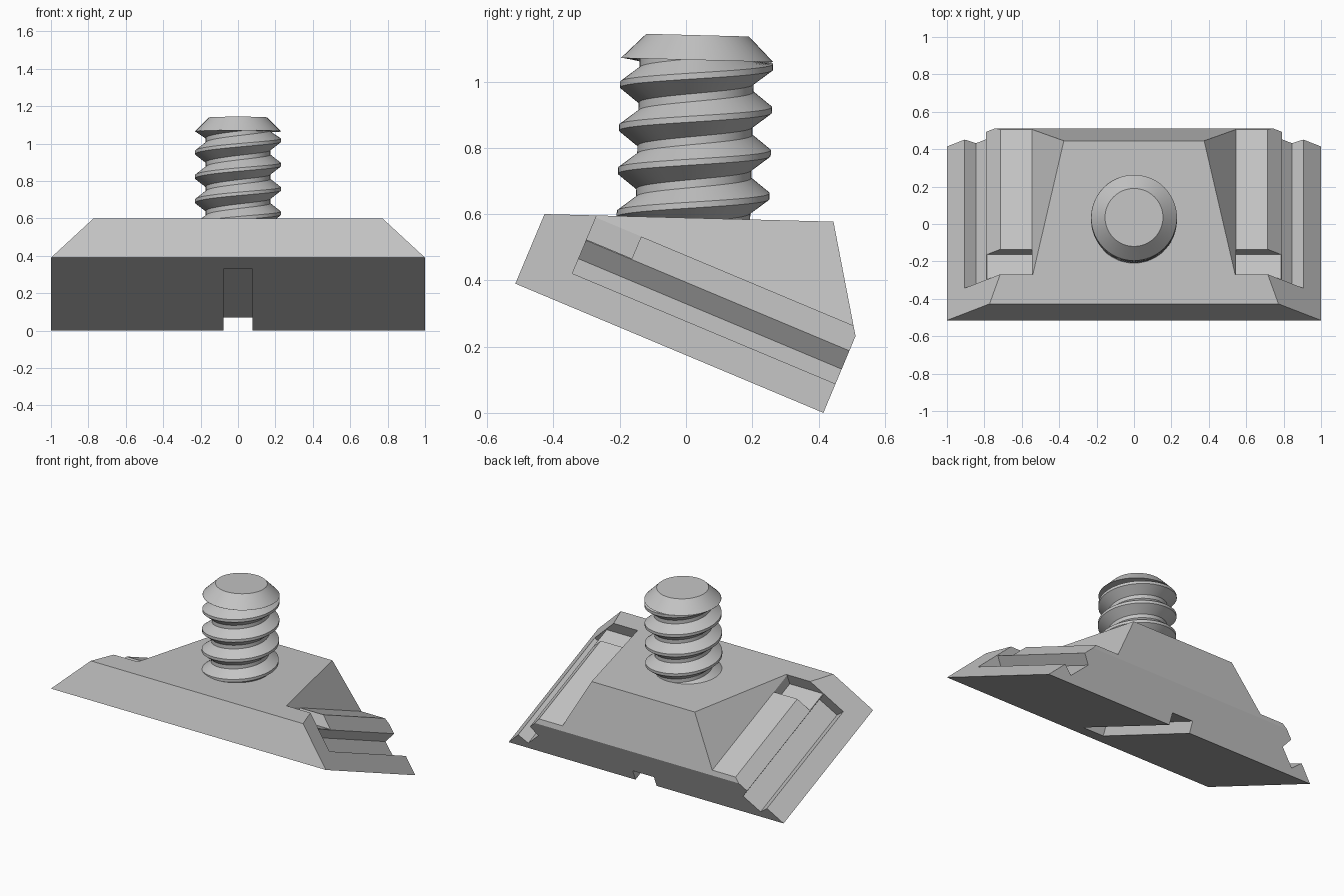
import bpy, bmesh, math
from mathutils import Vector, Matrix

cube = bpy.data.objects.get("Cube")
if cube:
    bpy.data.objects.remove(cube, do_unlink=True)

grey = bpy.data.materials.new("plain_grey")
grey.use_nodes = True
colour = (0.55, 0.55, 0.55, 1)
grey.diffuse_color = colour
grey.node_tree.nodes["Principled BSDF"].inputs["Base Color"].default_value = colour

TILT = math.radians(22.75)      # slope of the underside
LEAN = math.radians(-1.5)       # slight lean of the top face and screw
# Sloped frame: x across, u down the slope, n away from the underside
SLOPE = Matrix.Translation((0, -0.515, 0.39)) @ Matrix.Rotation(-TILT, 4, "X")


def make_object(name, bm):
    bmesh.ops.recalc_face_normals(bm, faces=bm.faces)
    mesh = bpy.data.meshes.new(name)
    bm.to_mesh(mesh)
    bm.free()
    mesh.materials.append(grey)
    obj = bpy.data.objects.new(name, mesh)
    bpy.context.collection.objects.link(obj)
    return obj


def extrude_profile(points, u0, u1):
    """Solid with an (x, n) profile, running from u0 to u1 down the slope."""
    bm = bmesh.new()
    face = bm.faces.new([bm.verts.new((x, u0, n)) for x, n in points])
    geom = bmesh.ops.extrude_face_region(bm, geom=[face])["geom"]
    verts = [g for g in geom if isinstance(g, bmesh.types.BMVert)]
    bmesh.ops.translate(bm, verts=verts, vec=(0, u1 - u0, 0))
    bm.transform(SLOPE)
    return bm


def slice_off(bm, point, normal):
    """Remove everything in front of a plane and close the cut."""
    cut = bmesh.ops.bisect_plane(bm, geom=bm.verts[:] + bm.edges[:] + bm.faces[:],
                                 plane_co=point, plane_no=normal, clear_outer=True)
    edges = [g for g in cut["geom_cut"] if isinstance(g, bmesh.types.BMEdge)]
    bmesh.ops.holes_fill(bm, edges=edges)


def carve(target, bm):
    cutter = make_object("cutter", bm)
    cutter.hide_render = True
    mod = target.modifiers.new("carve", "BOOLEAN")
    mod.operation = "DIFFERENCE"
    mod.solver = "EXACT"
    mod.object = cutter
    bpy.context.view_layer.objects.active = target
    bpy.ops.object.modifier_apply(modifier=mod.name)
    bpy.data.objects.remove(cutter, do_unlink=True)


# Wedge body: bevelled bar cut by the top plane and the sloping back
bm = extrude_profile([(-1, 0), (1, 0), (0.4, 0.6), (-0.4, 0.6)], 0, 1.008)
slice_off(bm, (0, -0.43, 0.6), (0, -math.sin(LEAN), math.cos(LEAN)))
slice_off(bm, (0, 0.51, 0.24), Vector((0, 0.337, 0.065)).normalized())
body = make_object("wedge_body", bm)

# Side rails: everything outside this stepped profile is cut away
rail = [(1.3, 0.095), (0.905, 0.095), (0.845, 0.045), (0.745, 0.143), (0.79, 0.203),
        (0.715, 0.278), (0.545, 0.278), (0.32, 0.63), (1.3, 0.63)]
rail_step = [(0.545, 0.206), (1.3, 0.206), (1.3, 0.5), (0.545, 0.5)]
for side in (1, -1):
    carve(body, extrude_profile([(side * x, n) for x, n in rail], 0.147, 1.3))
    carve(body, extrude_profile([(side * x, n) for x, n in rail_step], 0.147, 0.295))

# Slot along the underside, open at the back
carve(body, extrude_profile([(-0.077, -0.1), (0.077, -0.1), (0.077, 0.075),
                             (-0.077, 0.075)], 0.155, 1.3))

# Screw thread: one thread section swept round a right-handed helix
PITCH, STEPS, TURNS = 0.13, 48, 6
TOP = 0.465
section = [(-0.065, 0.173), (-0.053, 0.173), (-0.009, 0.23),
           (0.009, 0.23), (0.053, 0.173), (0.065, 0.173)]
bm = bmesh.new()
rows = []
for i in range(TURNS * STEPS + 1):
    angle = 2 * math.pi * i / STEPS
    rise = 0.4175 + PITCH * (i / STEPS - 5)
    rows.append([bm.verts.new((r * math.cos(angle), r * math.sin(angle),
                               min(max(rise + dz, -0.06), TOP + 0.001)))
                 for dz, r in section])
for a, b in zip(rows, rows[1:]):
    for k in range(len(section) - 1):
        bm.faces.new((a[k], b[k], b[k + 1], a[k + 1]))
bmesh.ops.remove_doubles(bm, verts=bm.verts, dist=1e-5)
thread = make_object("screw_thread", bm)

# Chamfered screw end
bm = bmesh.new()
bmesh.ops.create_cone(bm, cap_ends=True, segments=STEPS, radius1=0.23,
                      radius2=0.155, depth=0.075,
                      matrix=Matrix.Translation((0, 0, TOP + 0.0375)))
tip = make_object("screw_tip", bm)

# Stand the screw on the body
for part in (thread, tip):
    part.matrix_world = Matrix.Translation((0, 0.021, 0.6)) @ Matrix.Rotation(LEAN, 4, "X")
    bpy.ops.object.select_all(action="DESELECT")
    part.select_set(True)
    bpy.context.view_layer.objects.active = part
    bpy.ops.object.shade_smooth_by_angle(angle=math.radians(30))
